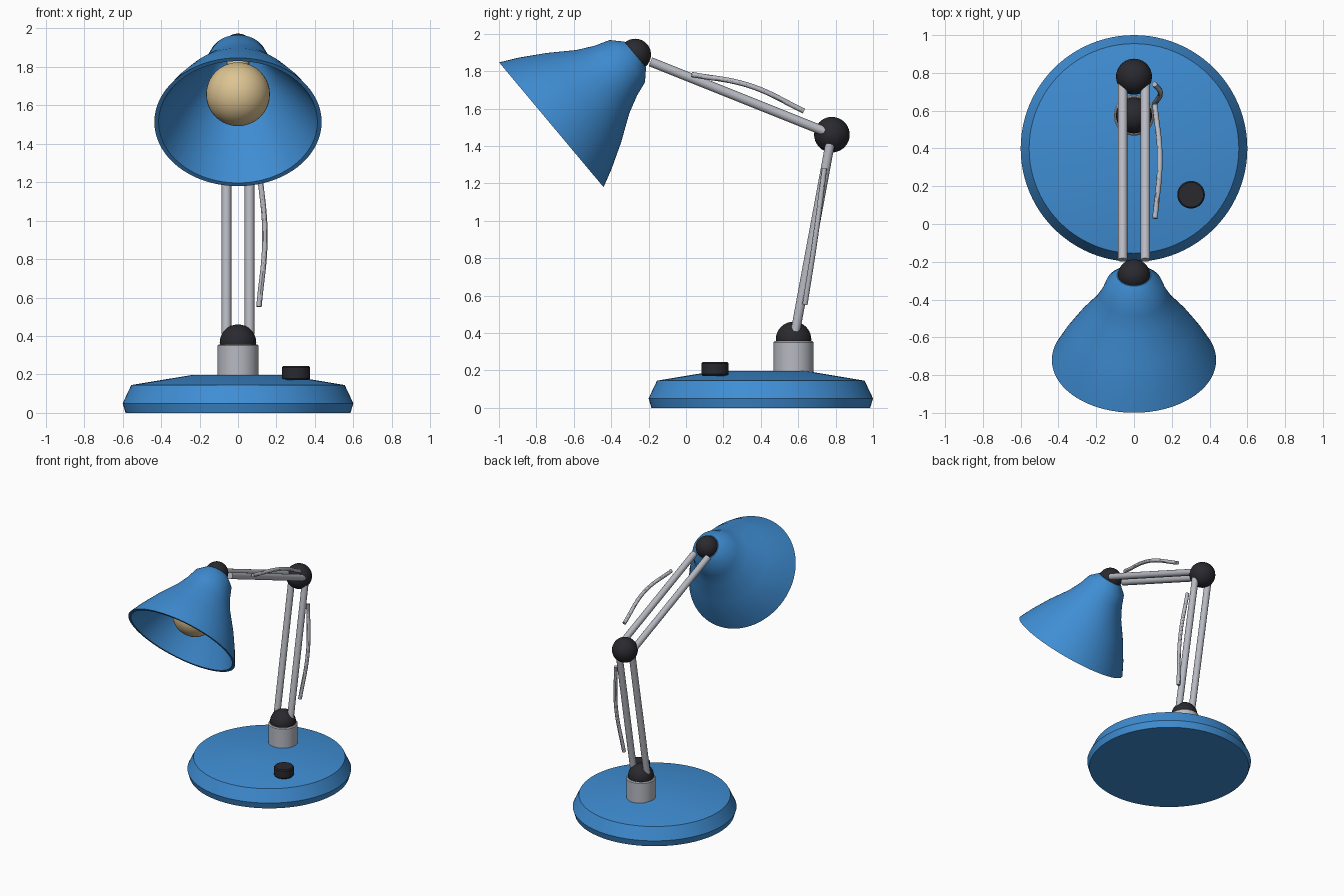
import bpy, bmesh, math
from mathutils import Vector

cube = bpy.data.objects.get("Cube")
if cube:
    bpy.data.objects.remove(cube, do_unlink=True)


def material(name, rgb):
    m = bpy.data.materials.new(name)
    m.use_nodes = True
    m.diffuse_color = (*rgb, 1)
    m.node_tree.nodes["Principled BSDF"].inputs["Base Color"].default_value = (*rgb, 1)
    return m


BLUE = material("blue_enamel", (0.05, 0.27, 0.66))
GREY = material("grey_metal", (0.48, 0.49, 0.54))
BLACK = material("black_plastic", (0.022, 0.022, 0.028))
CREAM = material("cream_glass", (0.72, 0.55, 0.29))


def smooth(obj):
    bpy.ops.object.select_all(action='DESELECT')
    obj.select_set(True)
    bpy.context.view_layer.objects.active = obj
    bpy.ops.object.shade_smooth_by_angle(angle=math.radians(30))


def lathe(name, profile, mat, origin, axis=(0, 0, 1), sides=64):
    """Turn (height, radius) points about an axis; radius 0 closes the end."""
    bm = bmesh.new()
    rings = []
    for h, r in profile:
        count = sides if r > 0 else 1
        rings.append([bm.verts.new((r * math.cos(math.tau * i / sides),
                                    r * math.sin(math.tau * i / sides), h))
                      for i in range(count)])
    for a, b in zip(rings, rings[1:]):
        for i in range(sides):
            j = (i + 1) % sides
            quad = [a[i % len(a)], a[j % len(a)], b[j % len(b)], b[i % len(b)]]
            bm.faces.new(list(dict.fromkeys(quad)))
    bmesh.ops.recalc_face_normals(bm, faces=bm.faces)
    mesh = bpy.data.meshes.new(name)
    bm.to_mesh(mesh)
    bm.free()
    mesh.materials.append(mat)
    obj = bpy.data.objects.new(name, mesh)
    obj.location = origin
    obj.rotation_euler = Vector(axis).to_track_quat('Z', 'Y').to_euler()
    bpy.context.collection.objects.link(obj)
    smooth(obj)
    return obj


def ball(name, radius, mat, centre):
    bpy.ops.mesh.primitive_uv_sphere_add(segments=40, ring_count=20,
                                         radius=radius, location=centre)
    obj = bpy.context.object
    obj.name = name
    obj.data.materials.append(mat)
    smooth(obj)


def rod(name, start, end, radius, mat):
    d = Vector(end) - Vector(start)
    lathe(name, [(0, 0), (0, radius), (d.length, radius), (d.length, 0)],
          mat, start, d, 20)


def cable(name, points, radius, mat):
    curve = bpy.data.curves.new(name, 'CURVE')
    curve.dimensions = '3D'
    curve.bevel_depth = radius
    curve.use_fill_caps = True
    spline = curve.splines.new('BEZIER')
    spline.bezier_points.add(len(points) - 1)
    for bp, co in zip(spline.bezier_points, points):
        bp.co = co
        bp.handle_left_type = bp.handle_right_type = 'AUTO'
    curve.materials.append(mat)
    obj = bpy.data.objects.new(name, curve)
    bpy.context.collection.objects.link(obj)
    bpy.ops.object.select_all(action='DESELECT')
    obj.select_set(True)
    bpy.context.view_layer.objects.active = obj
    bpy.ops.object.convert(target='MESH')
    smooth(bpy.context.object)


# Base, collar and switch knob
lathe("base", [(0, 0), (0, 0.585), (0.05, 0.6), (0.145, 0.555), (0.197, 0.24), (0.197, 0)],
      BLUE, (0, 0.4, 0), sides=96)
lathe("collar", [(0.18, 0), (0.18, 0.107), (0.35, 0.107), (0.357, 0.1), (0.357, 0)],
      GREY, (0, 0.575, 0))
lathe("switch_knob", [(0.17, 0), (0.17, 0.066), (0.18, 0.073), (0.237, 0.073),
                      (0.245, 0.066), (0.245, 0)], BLACK, (0.302, 0.155, 0), sides=40)

# Joints
HEAD = Vector((0, -0.272, 1.888))
ball("base_joint", 0.095, BLACK, (0, 0.575, 0.365))
ball("elbow_joint", 0.095, BLACK, (0, 0.78, 1.46))
ball("head_joint", 0.085, BLACK, HEAD)

# Paired arm rods
for side, x in (("left", 0.06), ("right", -0.06)):
    rod("lower_arm_" + side, (x, 0.585, 0.41), (x, 0.77, 1.41), 0.025, GREY)
    rod("upper_arm_" + side, (x, 0.74, 1.478), (x, -0.19, 1.85), 0.025, GREY)

# Cables beside the arms
cable("lower_cable", [(0.109, 0.636, 0.552), (0.14, 0.693, 0.92), (0.109, 0.74, 1.28)],
      0.014, GREY)
cable("upper_cable", [(0.111, 0.03, 1.782), (0.137, 0.34, 1.722), (0.111, 0.63, 1.587)],
      0.014, GREY)

# Shade: outer wall, rim and inner wall in one turned shell
RIM = Vector((0, -0.72, 1.513))
AXIS = HEAD - RIM
outer = [(0.585, 0), (0.585, 0.09), (0.53, 0.147), (0.45, 0.175), (0.36, 0.22),
         (0.225, 0.312), (0.095, 0.388), (0, 0.435)]
inner = [(0, 0.413), (0.095, 0.363), (0.225, 0.287), (0.36, 0.196), (0.45, 0.15),
         (0.52, 0.125), (0.56, 0.08), (0.56, 0)]
lathe("shade", outer + inner, BLUE, RIM, AXIS, sides=96)

# Bulb with its neck
direction = AXIS.normalized()
ball("bulb", 0.166, CREAM, RIM + direction * 0.225)
rod("bulb_neck", RIM + direction * 0.35, RIM + direction * 0.57, 0.06, CREAM)
